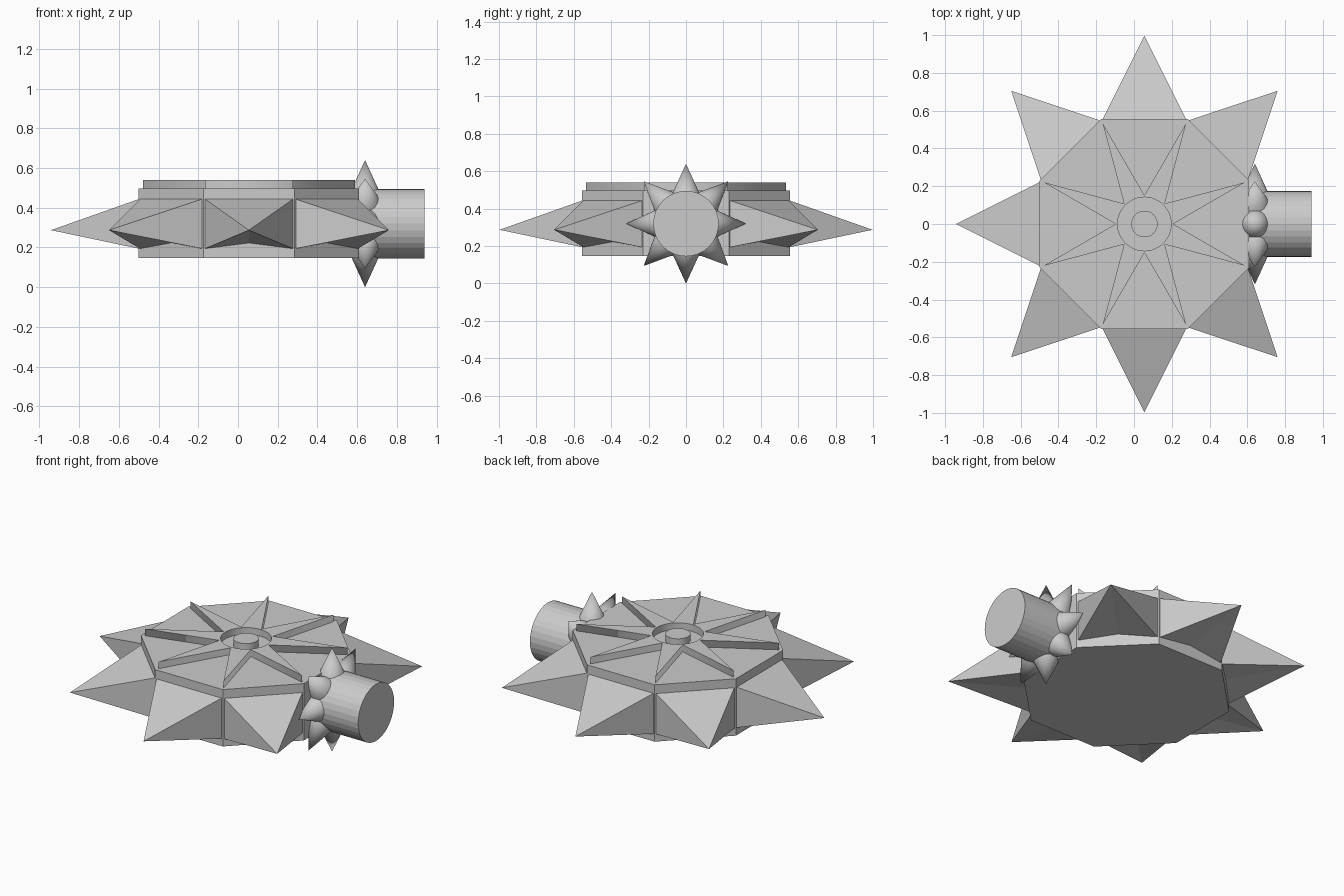
import bpy, bmesh
from math import pi, sin, cos, tan
from mathutils import Matrix, Vector

if "Cube" in bpy.data.objects:
    bpy.data.objects.remove(bpy.data.objects["Cube"])

CX = 0.055                      # disc centre
APO = 0.555                     # octagon apothem
AXIS_Z = 0.32                   # neck axis height


def mesh_object(name, bm):
    bmesh.ops.recalc_face_normals(bm, faces=bm.faces)
    me = bpy.data.meshes.new(name)
    bm.to_mesh(me)
    bm.free()
    ob = bpy.data.objects.new(name, me)
    bpy.context.collection.objects.link(ob)
    return ob


def cone(name, segs, r1, r2, depth, matrix):
    """Cone or cylinder with its base at the matrix origin, pointing along local z."""
    bm = bmesh.new()
    bmesh.ops.create_cone(bm, cap_ends=True, segments=segs, radius1=r1, radius2=r2,
                          depth=depth, matrix=matrix @ Matrix.Translation((0, 0, depth / 2)))
    return mesh_object(name, bm)


def smooth(ob):
    bpy.ops.object.select_all(action='DESELECT')
    ob.select_set(True)
    bpy.context.view_layer.objects.active = ob
    bpy.ops.object.shade_smooth_by_angle(angle=0.6)


# Octagonal body
R = APO / cos(pi / 8)
cone("body", 8, R, R, 0.35,
     Matrix.Translation((CX, 0, 0.148)) @ Matrix.Rotation(pi / 8, 4, 'Z'))
body = bpy.data.objects["body"]
# make sure flats (not corners) face the axes
if max(v.co.y for v in body.data.vertices) > APO + 0.01:
    body.data.transform(Matrix.Translation((CX, 0, 0)) @ Matrix.Rotation(pi / 8, 4, 'Z')
                        @ Matrix.Translation((-CX, 0, 0)))

# Seven large pyramid spikes, with a notch under each base
half = APO * tan(pi / 8) - 0.006
d = APO - 0.005
for i in range(1, 8):
    bm = bmesh.new()
    pts = [(d, -half, 0.445), (d, half, 0.445), (d, half, 0.193),
           (d, 0, 0.222), (d, -half, 0.193)]
    ring = [bm.verts.new(p) for p in pts]
    tip = bm.verts.new((0.997, 0, 0.287))
    bm.faces.new(ring)
    for k in range(5):
        bm.faces.new((ring[k], ring[(k + 1) % 5], tip))
    bm.transform(Matrix.Translation((CX, 0, 0)) @ Matrix.Rotation(i * pi / 4, 4, 'Z'))
    mesh_object(f"large_spike_{i}", bm)

# Raised star on top with a round hole
cu = bpy.data.curves.new("top_star", 'CURVE')
cu.dimensions = '2D'
cu.fill_mode = 'BOTH'
cu.extrude = 0.0225
star = [((0.152 if i % 2 == 0 else 0.578), i * pi / 8) for i in range(16)]
hole = [(0.142, i * pi / 24) for i in range(48)]
for outline in (star, hole):
    sp = cu.splines.new('POLY')
    sp.points.add(len(outline) - 1)
    for p, (r, a) in zip(sp.points, outline):
        p.co = (r * cos(a), r * sin(a), 0, 1)
    sp.use_cyclic_u = True
ob = bpy.data.objects.new("top_star", cu)
ob.location = (CX, 0, 0.5175)
bpy.context.collection.objects.link(ob)
bpy.ops.object.select_all(action='DESELECT')
ob.select_set(True)
bpy.context.view_layer.objects.active = ob
bpy.ops.object.convert(target='MESH')

# Centre boss
smooth(cone("centre_boss", 32, 0.07, 0.07, 0.045, Matrix.Translation((CX, 0, 0.495))))

# Neck cylinder
cone("neck", 32, 0.175, 0.175, 0.36,
     Matrix.Translation((0.58, 0, AXIS_Z)) @ Matrix.Rotation(pi / 2, 4, 'Y'))

# Ring of small cone spikes around the neck
for i in range(8):
    a = i * pi / 4
    turn = Vector((0, sin(a), cos(a))).to_track_quat('Z', 'Y').to_matrix().to_4x4()
    smooth(cone(f"neck_spike_{i}", 32, 0.072, 0, 0.157,
                Matrix.Translation((0.64, 0, AXIS_Z)) @ turn
                @ Matrix.Translation((0, 0, 0.163))))
